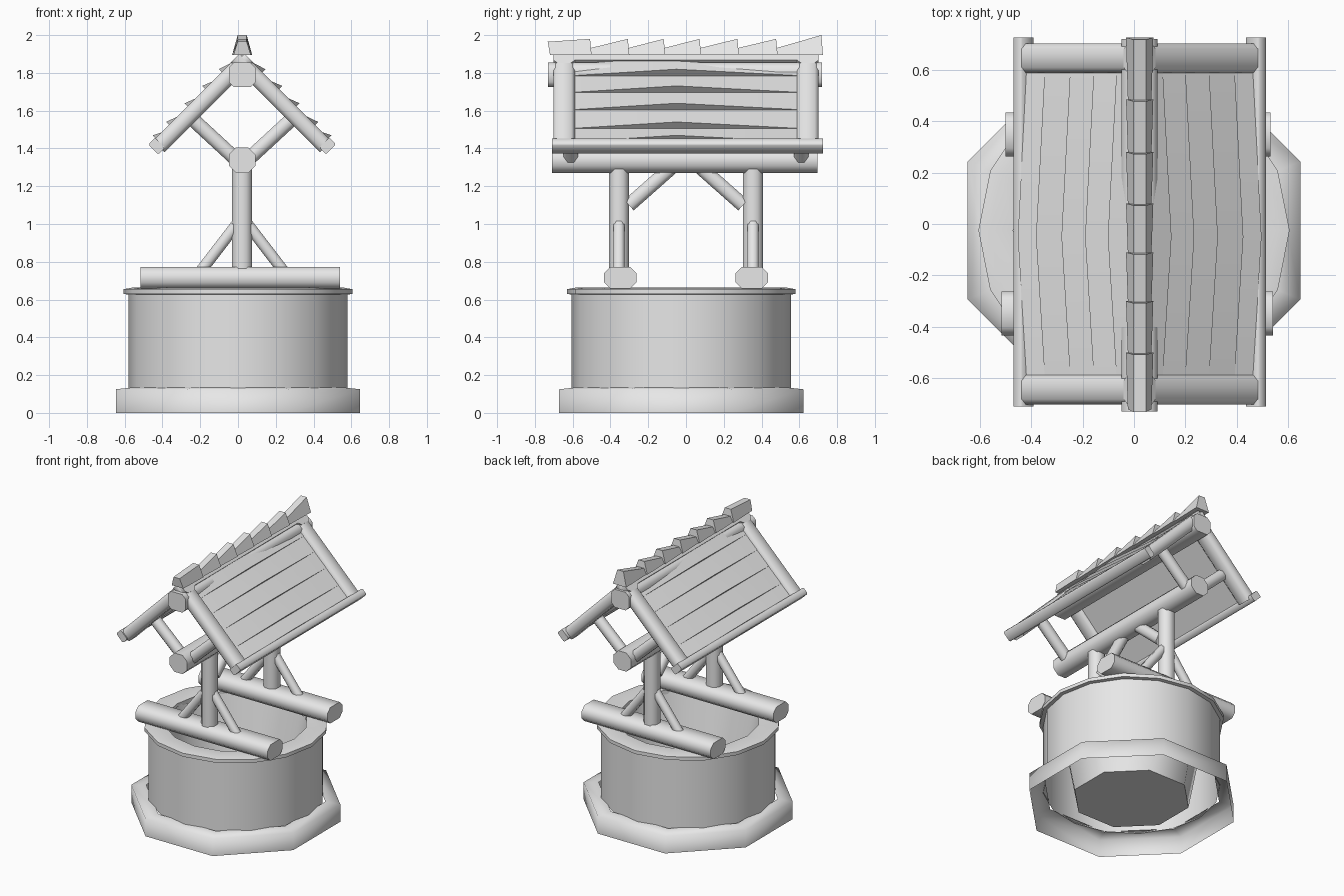
import bpy
import bmesh
from math import pi, cos, sin, radians
from mathutils import Vector

if "Cube" in bpy.data.objects:
    bpy.data.objects.remove(bpy.data.objects["Cube"], do_unlink=True)

GREY = (0.8, 0.8, 0.8, 1.0)
plain_grey = bpy.data.materials.new("plain_grey")
plain_grey.use_nodes = True
plain_grey.diffuse_color = GREY
plain_grey.node_tree.nodes["Principled BSDF"].inputs["Base Color"].default_value = GREY

CX = 0.022       # centre line of the timber frame
CY = -0.025      # centre of the stone well
APEX = Vector((CX, 0, 1.915))


def finish(name, bm, angle=50):
    bmesh.ops.recalc_face_normals(bm, faces=bm.faces)
    mesh = bpy.data.meshes.new(name)
    bm.to_mesh(mesh)
    bm.free()
    mesh.shade_smooth()
    mesh.set_sharp_from_angle(angle=radians(angle))
    mesh.materials.append(plain_grey)
    obj = bpy.data.objects.new(name, mesh)
    bpy.context.collection.objects.link(obj)
    return obj


def loft(bm, rings, closed=False, caps=False):
    """Skin a list of equal-length point rings."""
    loops = [[bm.verts.new(p) for p in ring] for ring in rings]
    pairs = list(zip(loops, loops[1:]))
    if closed:
        pairs.append((loops[-1], loops[0]))
    for a, b in pairs:
        for i in range(len(a)):
            j = (i + 1) % len(a)
            bm.faces.new((a[i], a[j], b[j], b[i]))
    if caps:
        bm.faces.new(loops[0])
        bm.faces.new(loops[-1])
    return loops


def lathe(name, profile, sides, closed=False, floor=False, angle=50):
    bm = bmesh.new()
    phase = pi / sides if sides == 8 else 0
    turns = [phase + 2 * pi * i / sides for i in range(sides)]
    rings = [[(r * cos(t), CY + r * sin(t), z) for t in turns] for r, z in profile]
    loops = loft(bm, rings, closed)
    if floor:
        bm.faces.new(loops[0])
    return finish(name, bm, angle)


def beam(name, a, b, width, height, side, chamfer=0.28):
    """Chamfered timber from a to b; width is measured along side."""
    a, b = Vector(a), Vector(b)
    u = Vector(side).normalized()
    v = (b - a).normalized().cross(u)
    c = chamfer * min(width, height)
    w, h = width / 2, height / 2
    outline = [(w, h - c), (w - c, h), (c - w, h), (-w, h - c),
               (-w, c - h), (c - w, -h), (w - c, -h), (w, c - h)]
    bm = bmesh.new()
    loft(bm, [[p + u * x + v * y for x, y in outline] for p in (a, b)], caps=True)
    return finish(name, bm)


# Stone well: open base skirt, wall, rim and inner shaft
lathe("base_skirt", [(0.70, 0), (0.70, 0.125), (0.60, 0.135)], 8, angle=89)
lathe("well_wall", [(0.58, 0.125), (0.58, 0.645)], 16)
lathe("well_rim", [(0.57, 0.625), (0.605, 0.63), (0.605, 0.655),
                   (0.56, 0.663), (0.47, 0.655), (0.47, 0.625)], 16, closed=True)
lathe("well_shaft", [(0.39, 0.055), (0.50, 0.64)], 8, floor=True)

X, Y, Z = Vector((1, 0, 0)), Vector((0, 1, 0)), Vector((0, 0, 1))

# Sills, posts and their braces, front and back
for end, s in (("front", -1), ("back", 1)):
    y = 0.355 * s
    left = 0.54 if s < 0 else 0.53
    right = -0.515 if s < 0 else -0.50
    beam(end + "_sill", (right, y * 0.98, 0.715), (left, y * 0.98, 0.715), 0.17, 0.115, Y)
    beam(end + "_post", (CX, y, 0.67), (CX, y, 1.32), 0.105, 0.105, X)
    beam(end + "_beam_brace", (CX, y * 0.85, 1.10), (CX, 0.07 * s, 1.305), 0.07, 0.075, X)
    for hand, k in (("left", 1), ("right", -1)):
        beam(f"{end}_{hand}_post_brace", (CX + 0.235 * k, y, 0.73),
             (CX + 0.02 * k, y, 1.01), 0.06, 0.06, Y)
        # Struts between the lower beam and the roof
        beam(f"{end}_{hand}_roof_strut", (CX + 0.03 * k, 0.61 * s, 1.34),
             (CX + 0.29 * k, 0.61 * s, 1.58), 0.075, 0.075, Y)

# Long beams under the roof
beam("lower_beam", (CX, -0.71, 1.338), (CX, 0.695, 1.338), 0.14, 0.135, X)
beam("ridge_beam", (CX, -0.73, 1.79), (CX, 0.72, 1.79), 0.14, 0.13, X, 0.2)


def plank(name, down, out, start, stop):
    """Clapboard whose lower edge bows outward in the middle."""
    bm = bmesh.new()
    rings = []
    for y, lift in ((-0.6, 0), (-0.05, 0.048), (0.6, 0)):
        corners = [(start, -0.065), (start, -0.03), (stop, -0.028 + lift), (stop, -0.065)]
        rings.append([APEX + down * t + out * n + Y * y for t, n in corners])
    loft(bm, rings, caps=True)
    return finish(name, bm, 30)


# Roof slopes: verge timbers, eave rail and overlapping planks
edges = [0.0, 0.155, 0.28, 0.41, 0.55, 0.65]
for hand, k in (("left", 1), ("right", -1)):
    down = Vector((k, 0, -1)).normalized()
    out = Vector((k, 0, 1)).normalized()
    for end, s in (("front", -1), ("back", 1)):
        foot = APEX + down * 0.67 - out * 0.045 + Y * 0.645 * s
        head = APEX - out * 0.045 + Y * 0.645 * s
        beam(f"{end}_{hand}_verge", head, foot, 0.115, 0.085, Y, 0.25)
    rail = APEX + down * 0.675 - out * 0.035
    beam(hand + "_eave_rail", rail - Y * 0.71, rail + Y * 0.725, 0.05, 0.075, down, 0.15)
    for i, (start, stop) in enumerate(zip(edges, edges[1:])):
        plank(f"{hand}_plank_{i + 1}", down, out, start, stop)

# Ridge tiles, each rising toward the back
joints = [-0.72, -0.5, -0.3, -0.11, 0.08, 0.28, 0.485, 0.725]
for i, (y0, y1) in enumerate(zip(joints, joints[1:])):
    low = 1.965 if i == 0 else 1.93
    high = 2.0 if i == 6 else 1.98
    bm = bmesh.new()
    rings = []
    for y, lean, top, half in ((y0, -0.012, low, 0.046), (y1, -0.008, high, 0.053)):
        rings.append([(CX - half, y, 1.895), (CX + half, y, 1.895),
                      (CX + 0.024, y + lean, top), (CX - 0.024, y + lean, top)])
    loft(bm, rings, caps=True)
    finish(f"ridge_tile_{i + 1}", bm, 30)
